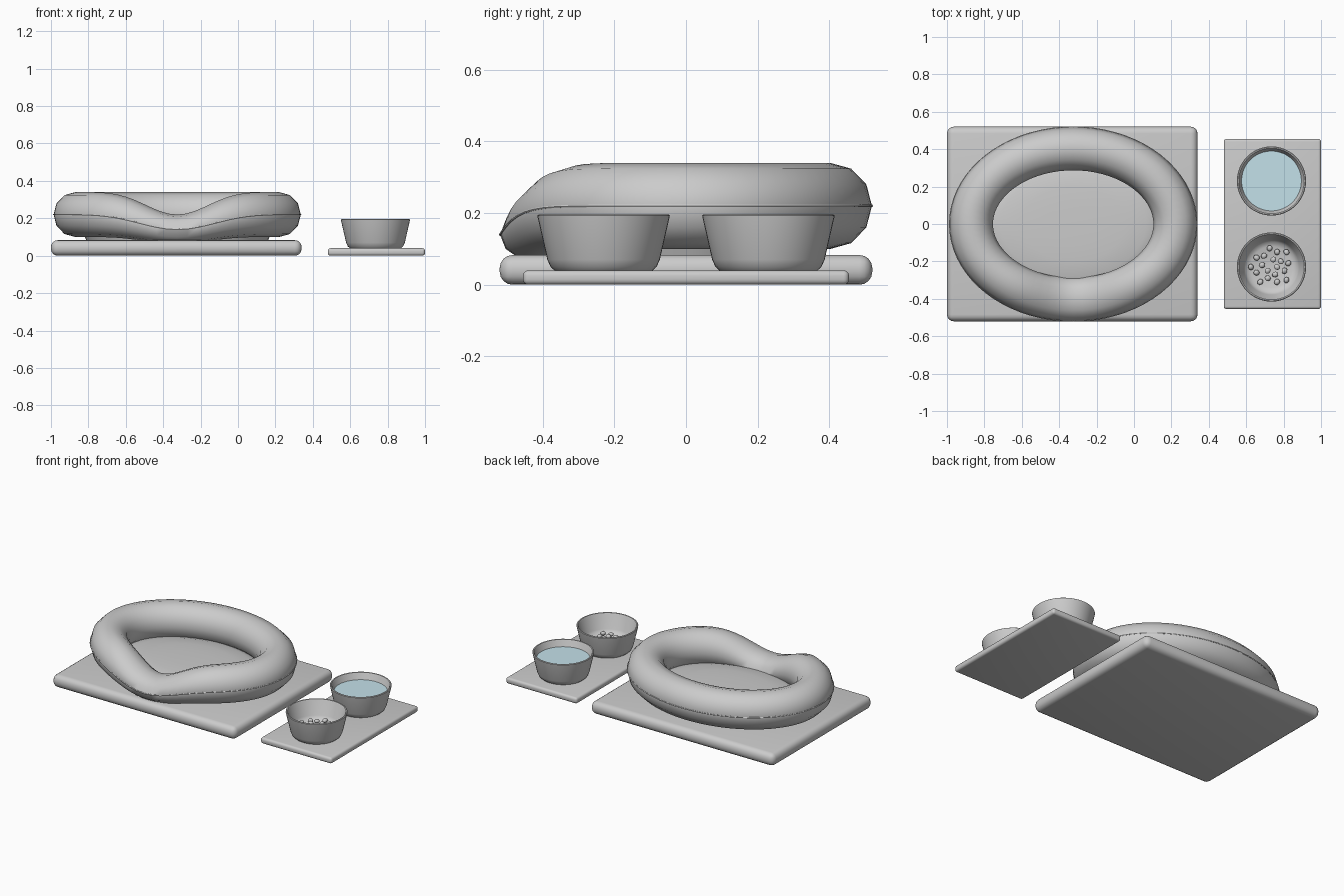
import bpy, bmesh, math, random
from math import sin, cos, pi, exp

if "Cube" in bpy.data.objects:
    bpy.data.objects.remove(bpy.data.objects["Cube"])

random.seed(4)
CX = -0.325  # bed centre in x


def finish(name, bm, color=None, angle=40):
    bmesh.ops.recalc_face_normals(bm, faces=bm.faces)
    me = bpy.data.meshes.new(name)
    bm.to_mesh(me)
    bm.free()
    ob = bpy.data.objects.new(name, me)
    bpy.context.collection.objects.link(ob)
    if color:
        mat = bpy.data.materials.new(name + "_material")
        mat.diffuse_color = color
        mat.use_nodes = True
        mat.node_tree.nodes["Principled BSDF"].inputs["Base Color"].default_value = mat.diffuse_color
        me.materials.append(mat)
    bpy.ops.object.select_all(action='DESELECT')
    ob.select_set(True)
    bpy.context.view_layer.objects.active = ob
    bpy.ops.object.shade_smooth_by_angle(angle=math.radians(angle))
    return ob


def slab(name, x0, x1, y0, y1, z0, z1, bevel):
    bm = bmesh.new()
    bmesh.ops.create_cube(bm, size=1)
    for v in bm.verts:
        v.co.x = x0 + (v.co.x + 0.5) * (x1 - x0)
        v.co.y = y0 + (v.co.y + 0.5) * (y1 - y0)
        v.co.z = z0 + (v.co.z + 0.5) * (z1 - z0)
    bmesh.ops.bevel(bm, geom=bm.edges[:], offset=bevel, segments=4,
                    profile=0.5, affect='EDGES')
    return finish(name, bm)


def lathe(name, profile, center, scale=(1, 1), n=48, color=None):
    # profile of (radius, z); radius 0 closes on the axis
    bm = bmesh.new()
    rings = []
    for r, z in profile:
        k = 1 if r == 0 else n
        rings.append([bm.verts.new((center[0] + r * scale[0] * cos(2 * pi * i / n),
                                    center[1] + r * scale[1] * sin(2 * pi * i / n), z))
                      for i in range(k)])
    for a, b in zip(rings, rings[1:]):
        for i in range(n):
            j = (i + 1) % n
            quad = [a[i % len(a)], a[j % len(a)], b[j % len(b)], b[i % len(b)]]
            bm.faces.new(list(dict.fromkeys(quad)))
    return finish(name, bm, color)


def dip(t):
    # lowered entrance at the front of the bolster
    a = (t + pi / 2 + pi) % (2 * pi) - pi
    return exp(-(a / 0.42) ** 2)


def ring_tube(name, rx, ry, r_side, r_up, sides, n=72):
    bm = bmesh.new()
    rings = []
    for i in range(n):
        t = 2 * pi * i / n
        d = dip(t)
        nx, ny = ry * cos(t), rx * sin(t)
        length = math.hypot(nx, ny)
        nx, ny = nx / length, ny / length
        ring = []
        for k in range(sides):
            p = 2 * pi * k / sides
            off = r_side * cos(p)
            ring.append(bm.verts.new((CX + rx * cos(t) + nx * off,
                                      ry * sin(t) + ny * off,
                                      0.22 - 0.08 * d + r_up(d) * sin(p))))
        rings.append(ring)
    for i in range(n):
        a, b = rings[i], rings[(i + 1) % n]
        for k in range(sides):
            m = (k + 1) % sides
            bm.faces.new((a[k], b[k], b[m], a[m]))
    return finish(name, bm)


# Bed: base pad, padded bolster, seam piping, inner cushion
slab("bed_base", -1.0, 0.34, -0.52, 0.52, 0.0, 0.083, 0.036)
ring_tube("bolster", 0.545, 0.403, 0.116, lambda d: 0.12 - 0.04 * d, 12)
ring_tube("bolster_piping", 0.66, 0.518, 0.004, lambda d: 0.004, 6)
lathe("bed_cushion", [(0, 0.17), (0.3, 0.169), (0.55, 0.166), (0.78, 0.158), (0.92, 0.142),
                      (1, 0.115), (0.97, 0.08), (0, 0.08)],
      (CX, 0), (0.5, 0.36), color=(0.82, 0.82, 0.82, 1))

# Feeding mat and two bowls
slab("feeding_mat", 0.48, 1.0, -0.455, 0.455, 0.0, 0.04, 0.015)
bowl = [(0, 0.04), (0.137, 0.04), (0.148, 0.05), (0.157, 0.07), (0.184, 0.188), (0.185, 0.193),
        (0.181, 0.196), (0.175, 0.195), (0.171, 0.188), (0.148, 0.1), (0.135, 0.08),
        (0.11, 0.07), (0, 0.068)]
BX, BY = 0.735, 0.23
lathe("water_bowl", bowl, (BX, BY))
lathe("food_bowl", bowl, (BX, -BY))
lathe("water", [(0, 0.153), (0.16, 0.153), (0.157, 0.143), (0, 0.143)], (BX, BY),
      color=(0.55, 0.75, 0.82, 1))

# Kibble pieces, offsets from the bowl centre in hundredths
spots = [(-1, 10), (3, 8), (8, 8), (-4, 6), (1, 4), (5, 3), (9, 2), (-8, 5), (-11, 0), (-5, 1),
         (-8, -3), (-2, -2), (3, 0), (7, -2), (2, -4), (-2, -6), (-6, -8), (3, -8), (8, -7)]
for i, (dx, dy) in enumerate(spots):
    bm = bmesh.new()
    bmesh.ops.create_uvsphere(bm, u_segments=10, v_segments=6, radius=0.017)
    ob = finish("kibble_%02d" % (i + 1), bm)
    z = 0.105 - 0.0012 * math.hypot(dx, dy)
    ob.location = (BX + dx / 100, -BY + dy / 100, z)
    ob.scale = (1, 0.9, 0.75)
    ob.rotation_euler = (random.uniform(-0.4, 0.4), random.uniform(-0.4, 0.4), random.uniform(0, 3))
